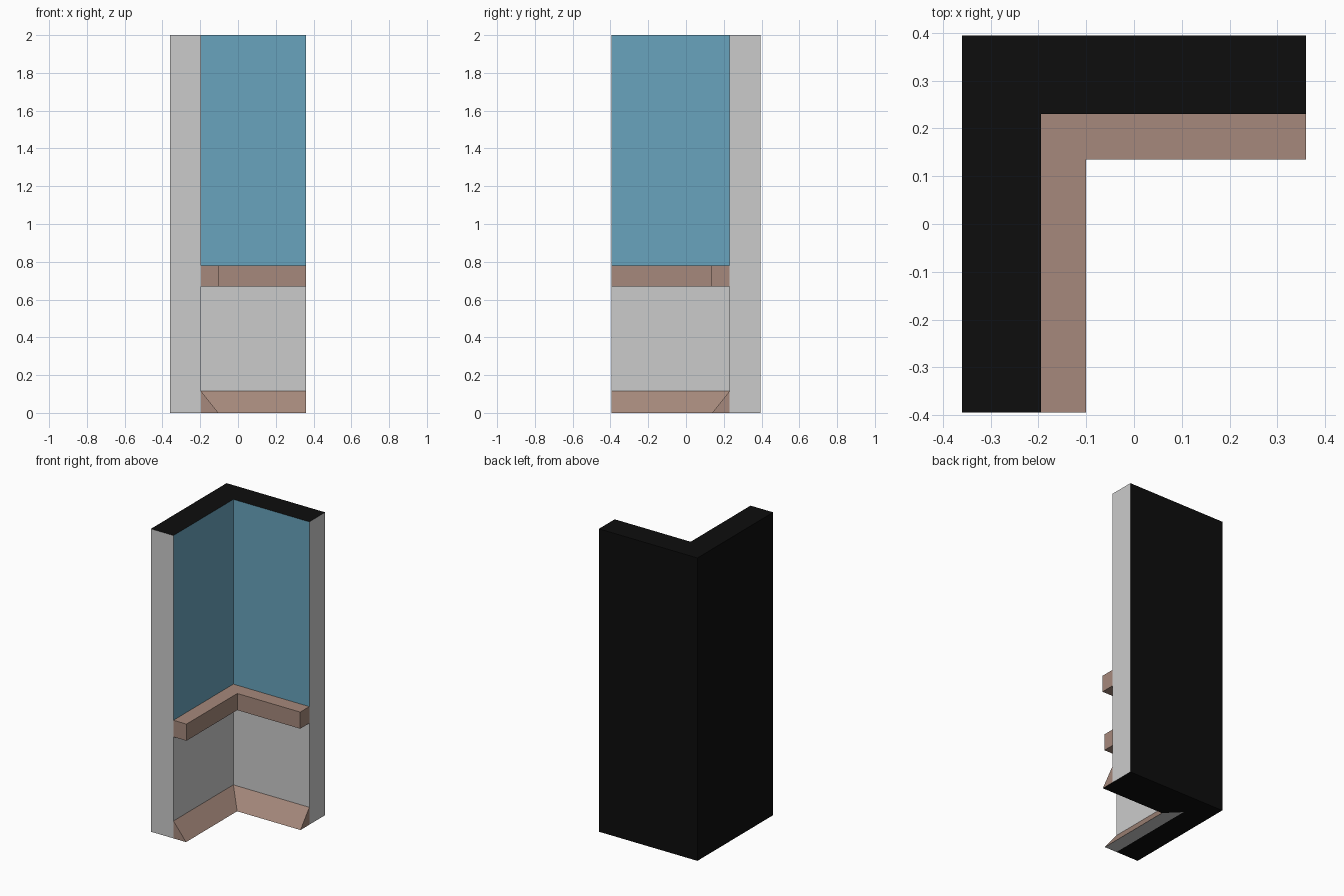
import bpy, bmesh

if "Cube" in bpy.data.objects:
    bpy.data.objects.remove(bpy.data.objects["Cube"])

X_IN, Y_IN = -0.195, 0.23        # inner corner of the room
X_END, Y_END = 0.36, -0.395      # open ends of the two walls


def material(name, rgb):
    m = bpy.data.materials.new(name)
    m.diffuse_color = (*rgb, 1)
    m.use_nodes = True
    m.node_tree.nodes["Principled BSDF"].inputs["Base Color"].default_value = m.diffuse_color
    return m


black = material("black", (0.004, 0.004, 0.004))
end_grey = material("end grey", (0.51, 0.51, 0.51))
light_grey = material("light grey", (0.73, 0.73, 0.73))
blue = material("blue", (0.14, 0.37, 0.51))
brown = material("brown", (0.38, 0.25, 0.20))


def corner_sweep(name, profile, mats, end_mat):
    """Sweep a (depth into room, height) profile along both walls, mitred.
    mats holds, per profile edge, a slot material or a (left, back) pair."""
    slots = [black, end_grey, light_grey, blue, brown]
    bm = bmesh.new()
    rings = []
    for station in range(3):
        ring = []
        for d, z in profile:
            x = X_END if station == 2 else X_IN + d
            y = Y_END if station == 0 else Y_IN - d
            ring.append(bm.verts.new((x, y, z)))
        rings.append(ring)
    n = len(profile)
    for run in range(2):
        a, b = rings[run], rings[run + 1]
        for i in range(n):
            j = (i + 1) % n
            f = bm.faces.new((a[i], a[j], b[j], b[i]))
            m = mats[i][run] if isinstance(mats[i], tuple) else mats[i]
            f.material_index = slots.index(m)
    for ring in (rings[0], rings[2]):
        bm.faces.new(ring).material_index = slots.index(end_mat)
    bmesh.ops.recalc_face_normals(bm, faces=bm.faces[:])
    mesh = bpy.data.meshes.new(name)
    for m in slots:
        mesh.materials.append(m)
    bm.to_mesh(mesh)
    bm.free()
    ob = bpy.data.objects.new(name, mesh)
    bpy.context.collection.objects.link(ob)
    return ob


# L-shaped wall: grey dado below, blue above, black outside and top
corner_sweep("corner_wall",
             [(0, 0), (0, 0.725), (0, 2), (-0.165, 2), (-0.165, 0)],
             [light_grey, blue, black, black, black], end_grey)

# Square chair rail
corner_sweep("chair_rail",
             [(0, 0.67), (0.095, 0.67), (0.095, 0.78), (0, 0.78)],
             [brown] * 4, brown)

# Sloped skirting board
corner_sweep("skirting_board",
             [(0, 0), (0.092, 0), (0, 0.115)],
             [(end_grey, black), brown, brown], brown)
